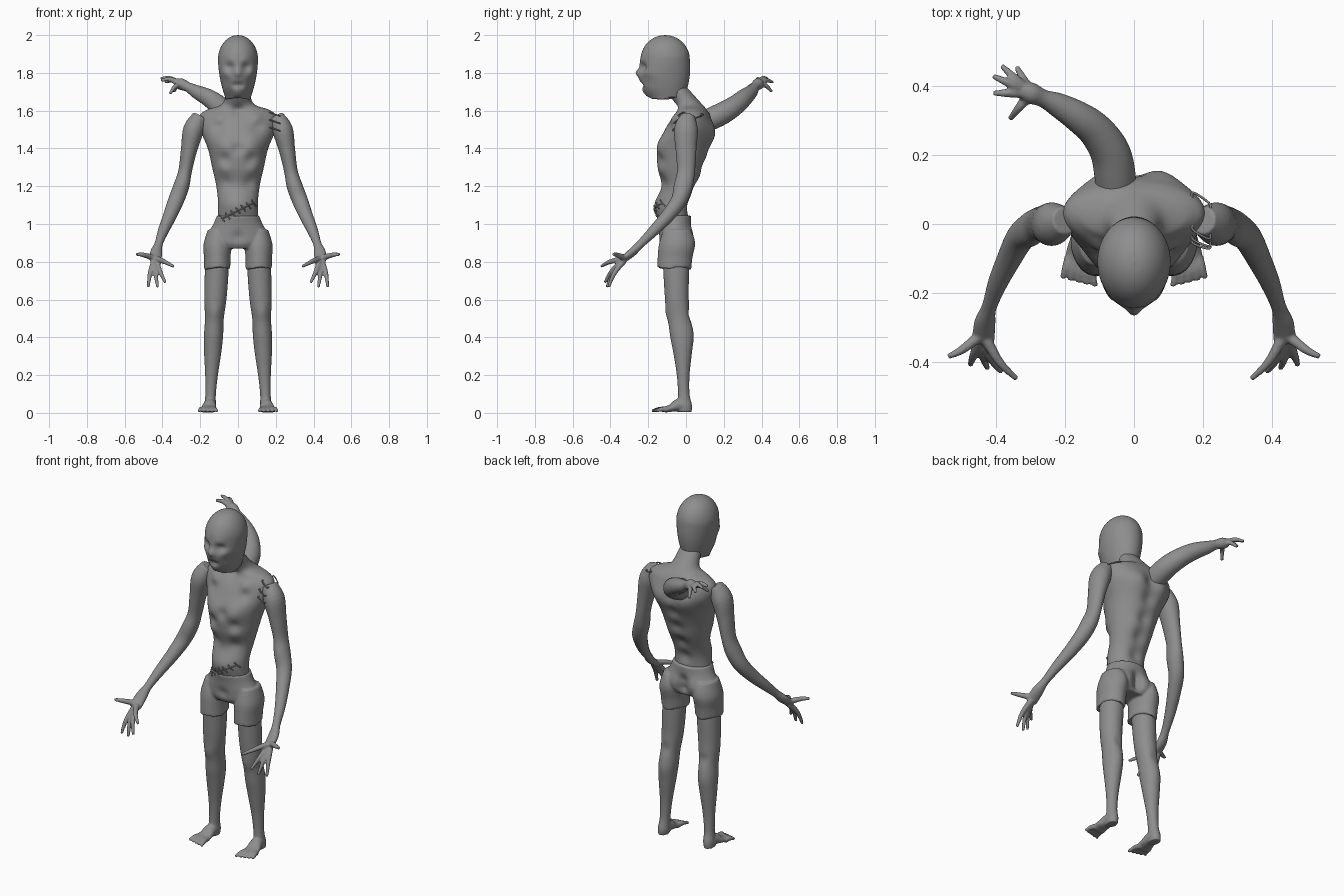
import bpy, bmesh, math
from mathutils import Vector

if "Cube" in bpy.data.objects:
    bpy.data.objects.remove(bpy.data.objects["Cube"])

skin = bpy.data.materials.new("grey_skin")
skin.use_nodes = True
skin.diffuse_color = (.27, .27, .27, 1)
skin.node_tree.nodes["Principled BSDF"].inputs["Base Color"].default_value = skin.diffuse_color


def spline(rows, steps):
    """Pass a smooth curve through rows of x, y, z, half width, half depth."""
    rows = [Vector(row if len(row) > 4 else (*row, row[3])) for row in rows]
    result = []
    for i in range(len(rows) - 1):
        before, start = rows[max(i - 1, 0)], rows[i]
        end, after = rows[i + 1], rows[min(i + 2, len(rows) - 1)]
        for step in range(steps):
            t = step / steps
            bend_in, bend_out = (end - before) / 2, (after - start) / 2
            result.append(start + bend_in * t
                          + (3 * (end - start) - 2 * bend_in - bend_out) * t * t
                          + (2 * (start - end) + bend_in + bend_out) * t ** 3)
    return result + [rows[-1]]


def loft(bm, rows, level=False, sides=24, steps=5, ragged=0):
    """Skin rings along a path; level keeps every ring horizontal."""
    path = spline(rows, steps)
    rings, across = [], None
    for i, row in enumerate(path):
        centre = Vector(row[:3])
        if level:
            across, deep = Vector((1, 0, 0)), Vector((0, 1, 0))
        else:
            ahead, behind = path[min(i + 1, len(path) - 1)], path[max(i - 1, 0)]
            along = Vector((ahead - behind)[:3]).normalized()
            if across is None:
                across = along.cross(Vector((0, 1, 0) if abs(along.y) < .7 else (0, 0, 1)))
            across = (across - along * across.dot(along)).normalized()
            deep = along.cross(across)
        ring = []
        for k in range(sides):
            angle = math.tau * k / sides
            point = centre + across * math.cos(angle) * row[3] + deep * math.sin(angle) * row[4]
            if i == len(path) - 1:
                point.z += ragged * (math.sin(3 * angle) + .5 * math.sin(7 * angle))
            ring.append(bm.verts.new(point))
        rings.append(ring)
    for low, high in zip(rings, rings[1:]):
        for k in range(sides):
            j = (k + 1) % sides
            bm.faces.new((low[k], low[j], high[j], high[k]))
    bm.faces.new(rings[0][::-1])
    bm.faces.new(rings[-1])


def stack(bm, rows, foot=0, lean=0, **options):
    """Loft level slices given as z, y, half width, half depth."""
    loft(bm, [(foot - lean * z, y, z, *size) for z, y, *size in rows], level=True, **options)


def sculpt(bm, facing, dabs):
    """Raise or sink soft spots (x, z, radius, push) on the front or back, both sides."""
    bmesh.ops.recalc_face_normals(bm, faces=bm.faces)
    bm.normal_update()
    for x, z, radius, push in dabs:
        for spot in {x, -x}:
            for v in bm.verts:
                away = ((v.co.x - spot) ** 2 + (v.co.z - z) ** 2) / radius ** 2
                v.co.y += facing * push * math.exp(-away) * max(0, facing * v.normal.y)


def finish(bm, name, voxel=0, flip=False):
    """Turn a bmesh into a smooth object, fusing its pieces when voxel is set."""
    if flip:
        for v in bm.verts:
            v.co.x = -v.co.x
    bmesh.ops.recalc_face_normals(bm, faces=bm.faces)
    for face in bm.faces:
        face.smooth = True
    mesh = bpy.data.meshes.new(name)
    bm.to_mesh(mesh)
    bm.free()
    mesh.materials.append(skin)
    obj = bpy.data.objects.new(name, mesh)
    bpy.context.collection.objects.link(obj)
    if voxel:
        remesh = obj.modifiers.new("fuse", "REMESH")
        remesh.mode = "VOXEL"
        remesh.voxel_size = voxel
        remesh.use_smooth_shade = True
        relax = obj.modifiers.new("relax", "SMOOTH")
        relax.factor = .5
        relax.iterations = 4


def fingers(bm, palm, arch, tips):
    """Add tapering, arched, bony fingers from the palm to each tip."""
    palm, arch = Vector(palm), Vector(arch)
    for tip in map(Vector, tips):
        root, knuckle = palm.lerp(tip, .1), palm.lerp(tip, .55) + arch
        loft(bm, [(*root, .017), (*knuckle, .013), (*tip, .008)], sides=10)


FRONT, BACK = -1, 1

# Torso and neck
bm = bmesh.new()
stack(bm, [(.98, -.06, .11, .07), (1.1, -.07, .105, .09), (1.2, -.04, .115, .09),
           (1.3, -.03, .137, .12), (1.4, -.01, .16, .14), (1.5, .02, .2, .13),
           (1.57, .03, .205, .1), (1.605, .03, .165, .08), (1.64, .01, .08, .07),
           (1.74, -.07, .06)], sides=64, steps=7)
sculpt(bm, FRONT, [(.08, 1.42, .06, .02), (.07, 1.345, .03, -.016), (.08, 1.29, .03, .012),
                   (.06, 1.22, .03, -.012), (0, 1.4, .03, -.016), (.1, 1.56, .03, .016),
                   (.1, 1.51, .03, -.014), (0, 1.6, .03, -.02), (0, 1.09, .06, .008)])
sculpt(bm, BACK, [(.09, 1.47, .06, .02), (.06, 1.25, .06, .012)]
       + [(0, z / 10, .04, -.02) for z in range(11, 16)])
finish(bm, "torso", .007)

# Masked head with domed crown, sunken eyes, nose, mouth and a torn lower edge
bm = bmesh.new()
crown = [math.pi * k / 12 for k in range(7)]
stack(bm, [(1.87 + .13 * math.cos(t), -.11, .106 * math.sin(t), .13 * math.sin(t)) for t in crown]
      + [(1.8, -.115, .1, .136), (1.73, -.113, .086, .123), (1.665, -.1, .066, .09)],
      sides=72, steps=7, ragged=.006)
sculpt(bm, FRONT, [(.045, 1.83, .025, -.03), (.04, 1.865, .03, .008), (0, 1.8, .02, .016),
                   (.08, 1.75, .03, -.02), (.08, 1.8, .02, .012), (0, 1.735, .015, -.014),
                   (.02, 1.735, .013, -.012), (0, 1.69, .03, .014)])
finish(bm, "masked_head")

# Arms with splayed hands
for side, flip in (("left", False), ("right", True)):
    bm = bmesh.new()
    loft(bm, [(.2, .01, 1.57, .04), (.235, 0, 1.5, .055, .063), (.26, 0, 1.39, .043, .055),
              (.28, 0, 1.28, .036, .048), (.3, -.015, 1.2, .042, .05), (.33, -.04, 1.12, .042),
              (.362, -.1, 1.04, .036), (.395, -.17, .965, .029), (.42, -.24, .895, .022),
              (.433, -.285, .85, .032, .022), (.437, -.34, .805, .034, .016)])
    fingers(bm, (.44, -.32, .82), (.005, -.01, .005),
            [(.54, -.385, .84), (.34, -.45, .775), (.385, -.43, .69),
             (.425, -.42, .665), (.476, -.41, .665)])
    finish(bm, side + "_arm", .0052, flip)

# Third arm grafted on the back
bm = bmesh.new()
loft(bm, [(-.05, .05, 1.52, .055), (-.055, .14, 1.56, .06), (-.07, .21, 1.595, .058),
          (-.11, .27, 1.635, .052), (-.16, .31, 1.67, .046), (-.22, .345, 1.7, .036),
          (-.265, .365, 1.725, .026), (-.3, .38, 1.74, .031), (-.33, .39, 1.75, .022)])
fingers(bm, (-.3, .38, 1.74), (0, 0, .015),
        [(-.36, .305, 1.69), (-.41, .38, 1.76), (-.41, .43, 1.77),
         (-.385, .46, 1.75), (-.34, .455, 1.7)])
finish(bm, "back_arm", .0052)

# Legs with bare feet and spread toes
for side, flip in (("left", False), ("right", True)):
    bm = bmesh.new()
    stack(bm, [(.84, -.055, .06, .07), (.74, -.052, .063, .068), (.6, -.048, .059, .063),
               (.5, -.035, .05, .061), (.41, -.022, .051, .063), (.32, -.018, .046, .05),
               (.2, -.015, .034), (.1, -.012, .028, .031), (.04, -.008, .031, .04),
               (.005, -.008, .028, .038)], foot=.15, lean=.05)
    sculpt(bm, FRONT, [(.125, .53, .04, .008)])
    sculpt(bm, BACK, [(.125, .52, .03, -.01)])
    loft(bm, [(.147, .01, .035, .03), (.15, -.04, .04, .034), (.155, -.08, .025, .042, .02),
              (.158, -.12, .018, .044, .014)])
    for toe in range(5):
        fingers(bm, (.135 + .012 * toe, -.09, .018), (0, 0, .006),
                [(.112 + .024 * toe, -.182 + .006 * toe, .01)])
    finish(bm, side + "_leg", .0056, flip)

# Torn shorts
bm = bmesh.new()
stack(bm, [(1.045, -.065, .112, .092), (1, -.06, .13, .09), (.95, -.055, .158, .092),
           (.9, -.055, .168, .088), (.87, -.055, .14, .07)], sides=48)
for x in (.11, -.11):
    stack(bm, [(.97, -.05, .05, .07), (.89, -.05, .073, .094), (.82, -.058, .07, .092),
               (.765, -.062, .07, .09)], foot=x, sides=32, ragged=.007)
sculpt(bm, FRONT, [(0, .93, .03, -.012)])
sculpt(bm, BACK, [(0, .96, .03, -.025), (0, .91, .03, -.03), (.08, .93, .05, .012)])
finish(bm, "shorts", .0065)

bpy.context.view_layer.update()
depsgraph = bpy.context.evaluated_depsgraph_get()


def on_skin(x, z, lift, facing=FRONT):
    """Find the body surface at x, z as seen from the front or back, and lift off it."""
    hit = bpy.context.scene.ray_cast(depsgraph, (x, facing, z), (0, -facing, 0))[1]
    return (x, hit.y + facing * lift, z, .0035)


# Belly seam crossed by slanted stitches
bm = bmesh.new()
loft(bm, [on_skin(x / 50, 1.07 + x / 100, 0) for x in range(-4, 5)], sides=8)
for i in range(-3, 4):
    x, z = i / 36, 1.07 + i / 72
    loft(bm, [on_skin(x + end * .012, z - end * .016, .004) for end in (-1, 0, 1)], sides=8)
finish(bm, "belly_stitches")

# Staples holding the left shoulder
bm = bmesh.new()
for z, facing in ((1.5, FRONT), (1.54, FRONT), (1.58, FRONT), (1.57, BACK)):
    loft(bm, [on_skin(x, z + (.2 - x) / 3, lift, facing)
              for x, lift in ((.17, -.01), (.172, .012), (.218, .012), (.22, -.01))], sides=8)
finish(bm, "shoulder_staples")
